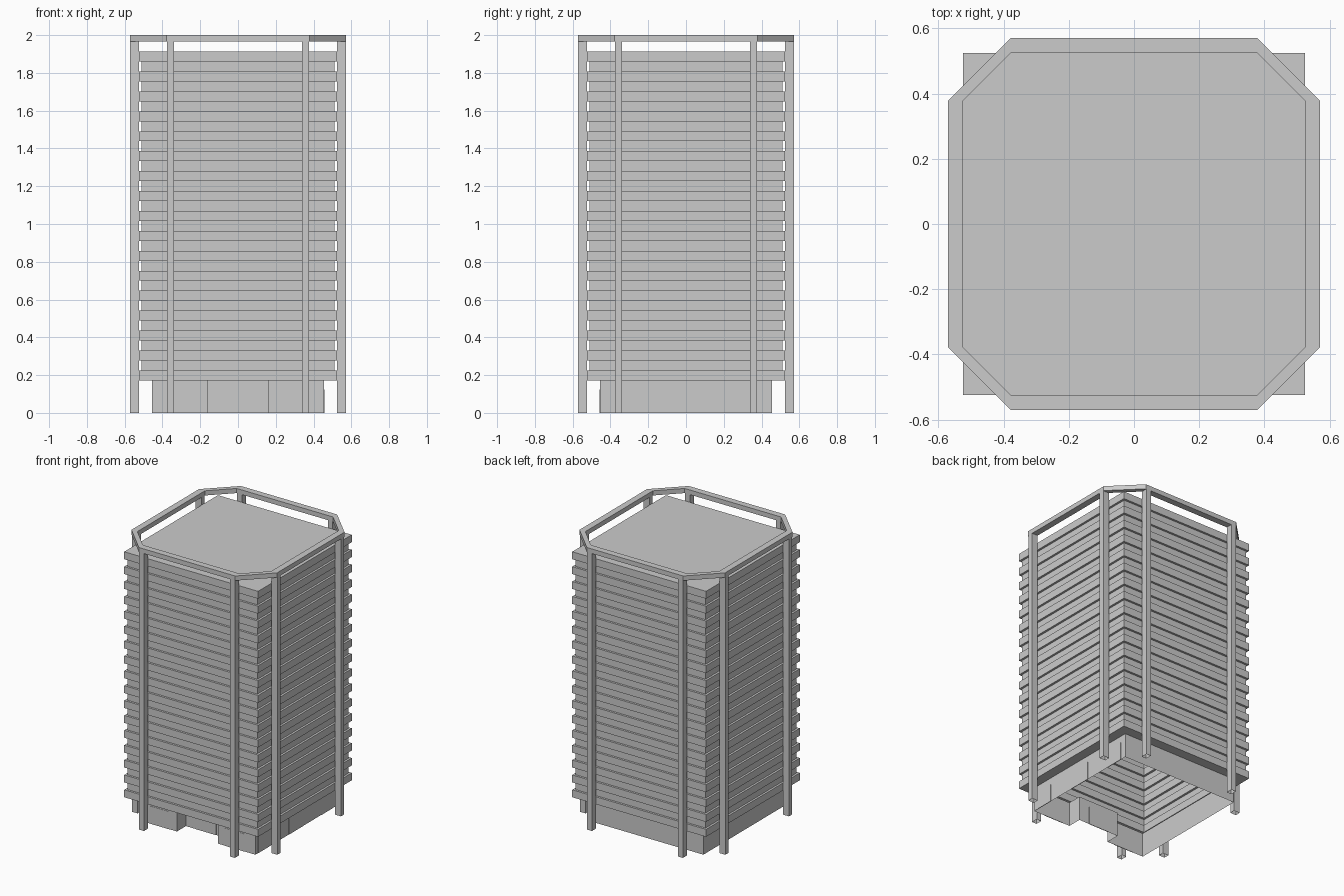
import bpy, bmesh

if "Cube" in bpy.data.objects:
    bpy.data.objects.remove(bpy.data.objects["Cube"])

TOWER, RECESS, POD = 0.525, 0.51, 0.455     # half widths
NOTCH, DEPTH = 0.16, 0.10                   # entrance recess
BASE, ROOF, BANDS = 0.172, 1.913, 33
RING_OUT, RING_IN, CHAMFER = 0.571, 0.525, 0.378


def finish(bm, name):
    bmesh.ops.recalc_face_normals(bm, faces=bm.faces)
    me = bpy.data.meshes.new(name)
    bm.to_mesh(me)
    bm.free()
    ob = bpy.data.objects.new(name, me)
    bpy.context.collection.objects.link(ob)
    return ob


def loop(bm, pts, z):
    return [bm.verts.new((x, y, z)) for x, y in pts]


def bridge(bm, a, b):
    n = len(a)
    for i in range(n):
        bm.faces.new((a[i], a[(i + 1) % n], b[(i + 1) % n], b[i]))


def box(name, x0, x1, y0, y1, z0, z1, open_ends=False):
    bm = bmesh.new()
    pts = [(x0, y0), (x1, y0), (x1, y1), (x0, y1)]
    a, b = loop(bm, pts, z0), loop(bm, pts, z1)
    bridge(bm, a, b)
    if not open_ends:
        bm.faces.new(a)
        bm.faces.new(b)
    return finish(bm, name)


def square(h):
    n = NOTCH
    return [(-h, -h), (-n, -h), (-n / 2, -h), (n / 2, -h), (n, -h),
            (h, -h), (h, h), (-h, h)]


# Tower shell: notched podium, ledge, alternating floor bands, roof (open below)
bm = bmesh.new()
p, n = POD, NOTCH
podium = [(-p, -p), (-n, -p), (-n, DEPTH - p), (n, DEPTH - p), (n, -p),
          (p, -p), (p, p), (-p, p)]
prev = loop(bm, podium, 0)
top = loop(bm, podium, BASE)
bridge(bm, prev, top)
prev = top
step = (ROOF - BASE) / BANDS
for i in range(BANDS):
    pts = square(RECESS if i % 2 else TOWER)
    lo, hi = loop(bm, pts, BASE + i * step), loop(bm, pts, BASE + (i + 1) * step)
    bridge(bm, prev, lo)
    bridge(bm, lo, hi)
    prev = hi
bm.faces.new(prev)
finish(bm, "tower_shell")

# Door panels on the front and right side
T = 0.002
for i, (c, y) in enumerate([(-0.295, -POD), (0, DEPTH - POD), (0.295, -POD)]):
    box(f"front_door_{i}", c - 0.078, c + 0.078, y - T, y + T, 0, 0.125)
for i, (c, w) in enumerate([(-0.357, 0.067), (0, 0.082), (0.345, 0.067)]):
    box(f"side_door_{i}", POD - T, POD + T, c - w, c + w, 0, 0.125)

# Eight outer columns, two per side
for s in (-1, 1):
    for t in (-1, 1):
        u = sorted((t * 0.338, t * 0.375))
        v = sorted((s * RING_IN, s * RING_OUT))
        box("column_y", *u, *v, 0, 1.968, True)
        box("column_x", *v, *u, 0, 1.968, True)

# Octagonal crown ring
def octagon(h, c=CHAMFER):
    return [(-c, -h), (c, -h), (h, -c), (h, c), (c, h), (-c, h), (-h, c), (-h, -c)]

bm = bmesh.new()
rings = [loop(bm, octagon(h), z) for h, z in
         ((RING_OUT, 1.967), (RING_OUT, 2.0), (RING_IN, 2.0), (RING_IN, 1.967))]
for i in range(4):
    bridge(bm, rings[i], rings[(i + 1) % 4])
finish(bm, "crown_ring")
